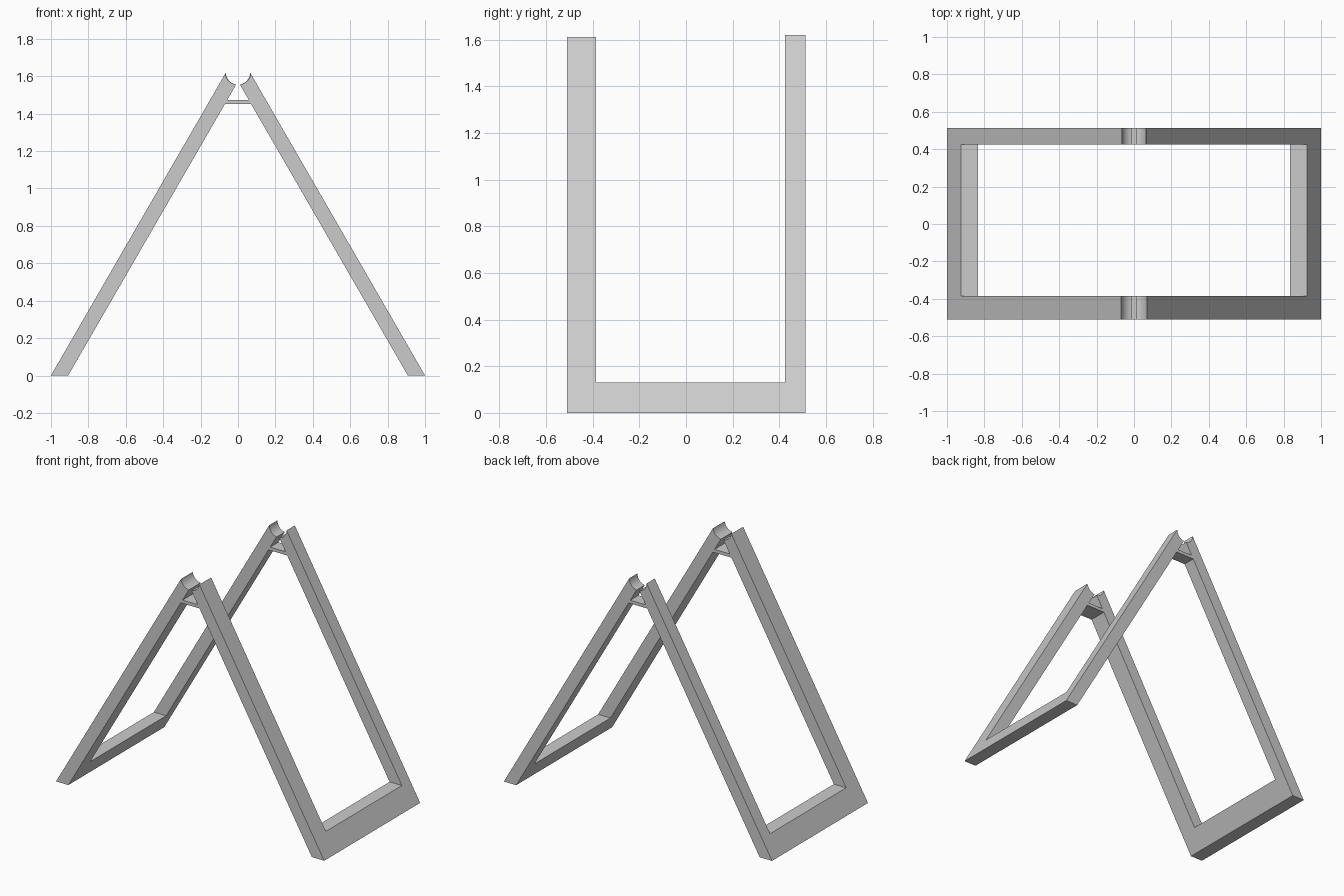
import bpy, bmesh, math
from mathutils import Matrix

cube = bpy.data.objects.get("Cube")
if cube:
    bpy.data.objects.remove(cube, do_unlink=True)

SLOPE = math.sqrt(3)            # legs lean at 60 degrees
OUTER, THICK = 1.0, 0.092       # foot position and horizontal thickness
TOP, BAR = 1.64, 0.13           # uncut leg height, bottom rail height
Y0, Y1, Y2, Y3 = -0.51, -0.385, 0.425, 0.512
# name, y range, notch height, notch radius
ENDS = [("front", Y0, Y1, 1.625, 0.07), ("back", Y2, Y3, 1.62, 0.065)]

grey = bpy.data.materials.new("plain_grey")
grey.use_nodes = True
grey.diffuse_color = (0.6, 0.6, 0.6, 1)
grey.node_tree.nodes["Principled BSDF"].inputs["Base Color"].default_value = (0.6, 0.6, 0.6, 1)


def make_object(name, bm):
    bmesh.ops.recalc_face_normals(bm, faces=bm.faces)
    mesh = bpy.data.meshes.new(name)
    bm.to_mesh(mesh)
    bm.free()
    mesh.materials.append(grey)
    obj = bpy.data.objects.new(name, mesh)
    bpy.context.collection.objects.link(obj)
    return obj


def prism(name, outline, offset):
    """Extrude a closed outline along an offset."""
    bm = bmesh.new()
    face = bm.faces.new([bm.verts.new(p) for p in outline])
    moved = bmesh.ops.extrude_face_region(bm, geom=[face], use_keep_orig=True)["geom"]
    bmesh.ops.translate(bm, vec=offset, verts=[v for v in moved if isinstance(v, bmesh.types.BMVert)])
    return make_object(name, bm)


# Cylinders that carve the rod cradles
cutters = []
for name, ya, yb, z, r in ENDS:
    bm = bmesh.new()
    bmesh.ops.create_cone(bm, cap_ends=True, segments=64, radius1=r, radius2=r, depth=yb - ya + 0.1,
                          matrix=Matrix.Translation((0, (ya + yb) / 2, z)) @ Matrix.Rotation(math.pi / 2, 4, "X"))
    cutter = make_object(name + "_cradle_cutter", bm)
    cutter.hide_render = True
    cutters.append(cutter)

# Two leaning U-shaped frames
u_shape = [(Y0, 0), (Y3, 0), (Y3, TOP), (Y2, TOP), (Y2, BAR), (Y1, BAR), (Y1, TOP), (Y0, TOP)]
for name, side in (("left_frame", 1), ("right_frame", -1)):
    outline = [(side * (OUTER - z / SLOPE), y, z) for y, z in u_shape]
    frame = prism(name, outline, (-side * THICK, 0, 0))
    for cutter in cutters:
        mod = frame.modifiers.new("cradle", "BOOLEAN")
        mod.operation, mod.solver, mod.object = "DIFFERENCE", "EXACT", cutter
    bpy.context.view_layer.update()
    graph = bpy.context.evaluated_depsgraph_get()
    carved = bpy.data.meshes.new_from_object(frame.evaluated_get(graph))
    frame.modifiers.clear()
    frame.data = carved
    carved.materials.clear()
    carved.materials.append(grey)
    bpy.ops.object.select_all(action="DESELECT")
    frame.select_set(True)
    bpy.context.view_layer.objects.active = frame
    bpy.ops.object.shade_smooth_by_angle(angle=math.radians(25))

for cutter in cutters:
    bpy.data.objects.remove(cutter, do_unlink=True)

# Thin ties joining the frames below the cradles
low, high = 1.452, 1.474
for name, ya, yb, z, r in ENDS:
    wide, narrow = [OUTER - THICK - h / SLOPE for h in (low, high)]
    prism(name + "_tie", [(-wide, ya, low), (wide, ya, low), (narrow, ya, high), (-narrow, ya, high)],
          (0, yb - ya, 0))
